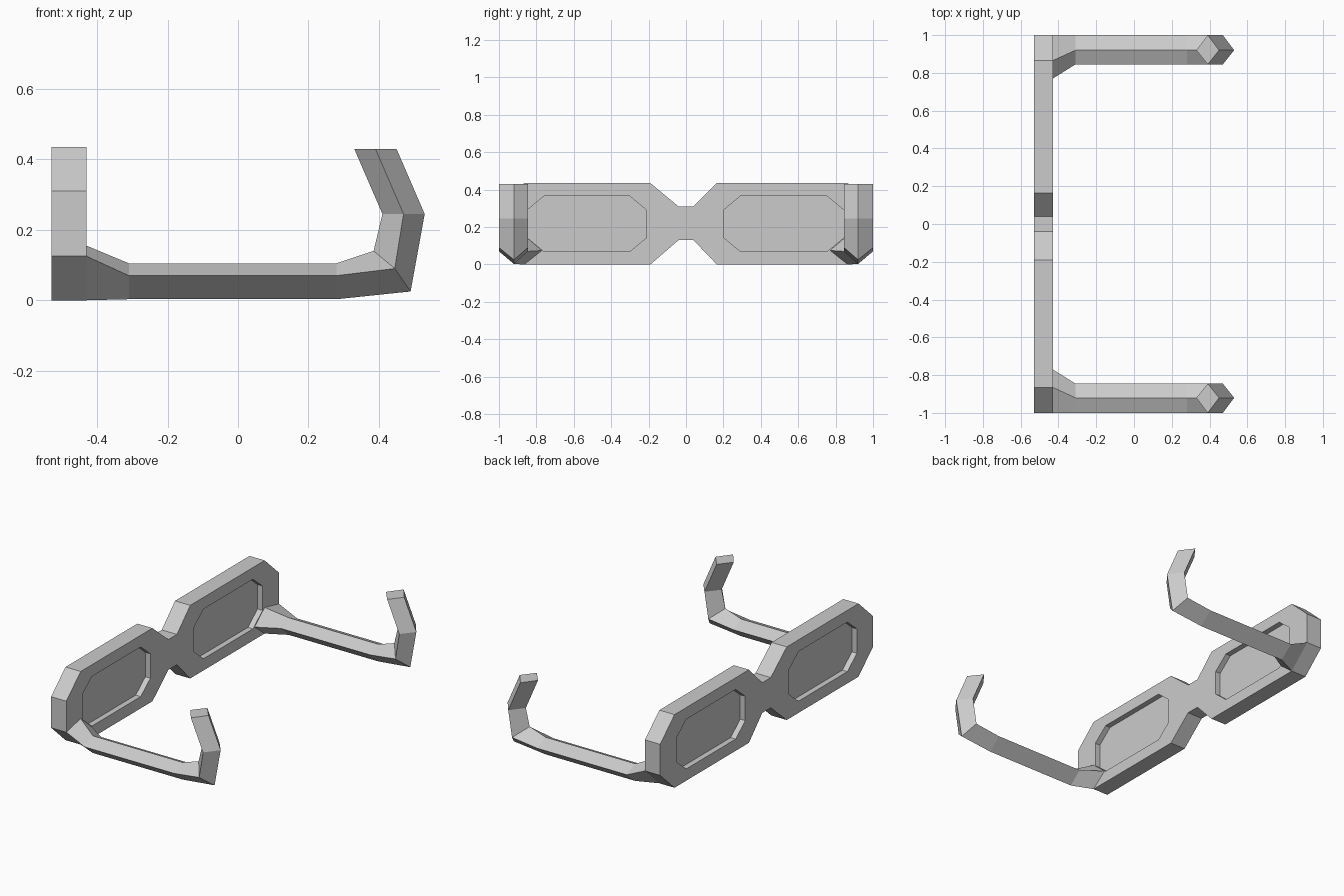
import bpy, bmesh

cube = bpy.data.objects.get("Cube")
if cube:
    bpy.data.objects.remove(cube, do_unlink=True)

grey = bpy.data.materials.new("plain_grey")
grey.use_nodes = True
colour = (0.6, 0.6, 0.6, 1)
grey.diffuse_color = colour
grey.node_tree.nodes["Principled BSDF"].inputs["Base Color"].default_value = colour


def loft(bm, rings):
    """Skin a row of equal point rings and cap both ends."""
    loops = [[bm.verts.new(p) for p in ring] for ring in rings]
    n = len(loops[0])
    for a, b in zip(loops, loops[1:]):
        for i in range(n):
            j = (i + 1) % n
            bm.faces.new((a[i], a[j], b[j], b[i]))
    bm.faces.new(loops[0][::-1])
    bm.faces.new(loops[-1])


def finish(bm, name):
    bmesh.ops.recalc_face_normals(bm, faces=bm.faces[:])
    mesh = bpy.data.meshes.new(name)
    bm.to_mesh(mesh)
    bm.free()
    mesh.materials.append(grey)
    obj = bpy.data.objects.new(name, mesh)
    bpy.context.collection.objects.link(obj)


def rim(bm, side, inner, hole):
    """Octagonal rim with a lens recessed on both sides."""
    outer = [(.04, .31), (inner, .435), (.865, .435), (1, .31),
             (1, .125), (.865, 0), (inner, 0), (.04, .13)]
    h0, h1 = hole
    c = .09
    opening = [(h0, .29), (h0 + c, .365), (h1 - c, .365), (h1, .29),
               (h1, .145), (h1 - c, .07), (h0 + c, .07), (h0, .145)]
    back, front, inset = -.53, -.43, .033
    steps = [(opening, back + inset), (opening, back), (outer, back),
             (outer, front), (opening, front), (opening, front - inset)]
    loft(bm, [[(x, side * y, z) for y, z in shape] for shape, x in steps])


# Front frame: two rims joined by the bridge
bm = bmesh.new()
rim(bm, 1, .165, (.2, .845))
rim(bm, -1, .19, (.21, .85))
bm.normal_update()
ends = [f for f in bm.faces if all(abs(v.co.y) < .05 for v in f.verts)]
bmesh.ops.delete(bm, geom=ends, context='FACES')
bmesh.ops.bridge_loops(bm, edges=[e for e in bm.edges if e.is_boundary])
finish(bm, "front_frame")

# Temple arms: diamond sections as top, outer, bottom and inner points
# Each row: x and z of the top, middle and bottom corners
sections = [((-.31, .105), (-.31, .07), (-.31, .003)),
            ((.28, .105), (.28, .07), (.28, .003)),
            ((.385, .14), (.445, .09), (.49, .025)),
            ((.41, .245), (.47, .245), (.53, .245)),
            ((.33, .43), (.39, .43), (.45, .43))]
for side, name in ((1, "back_arm"), (-1, "front_arm")):
    # Flared hinge end against the rim
    rings = [[(-.43, .865, .155), (-.43, 1, .125),
              (-.43, .865, 0), (-.43, .77, .075)]]
    for top, mid, low in sections:
        rings.append([(top[0], .92, top[1]), (mid[0], 1, mid[1]),
                      (low[0], .92, low[1]), (mid[0], .845, mid[1])])
    bm = bmesh.new()
    loft(bm, [[(x, side * y, z) for x, y, z in ring] for ring in rings])
    finish(bm, name)
